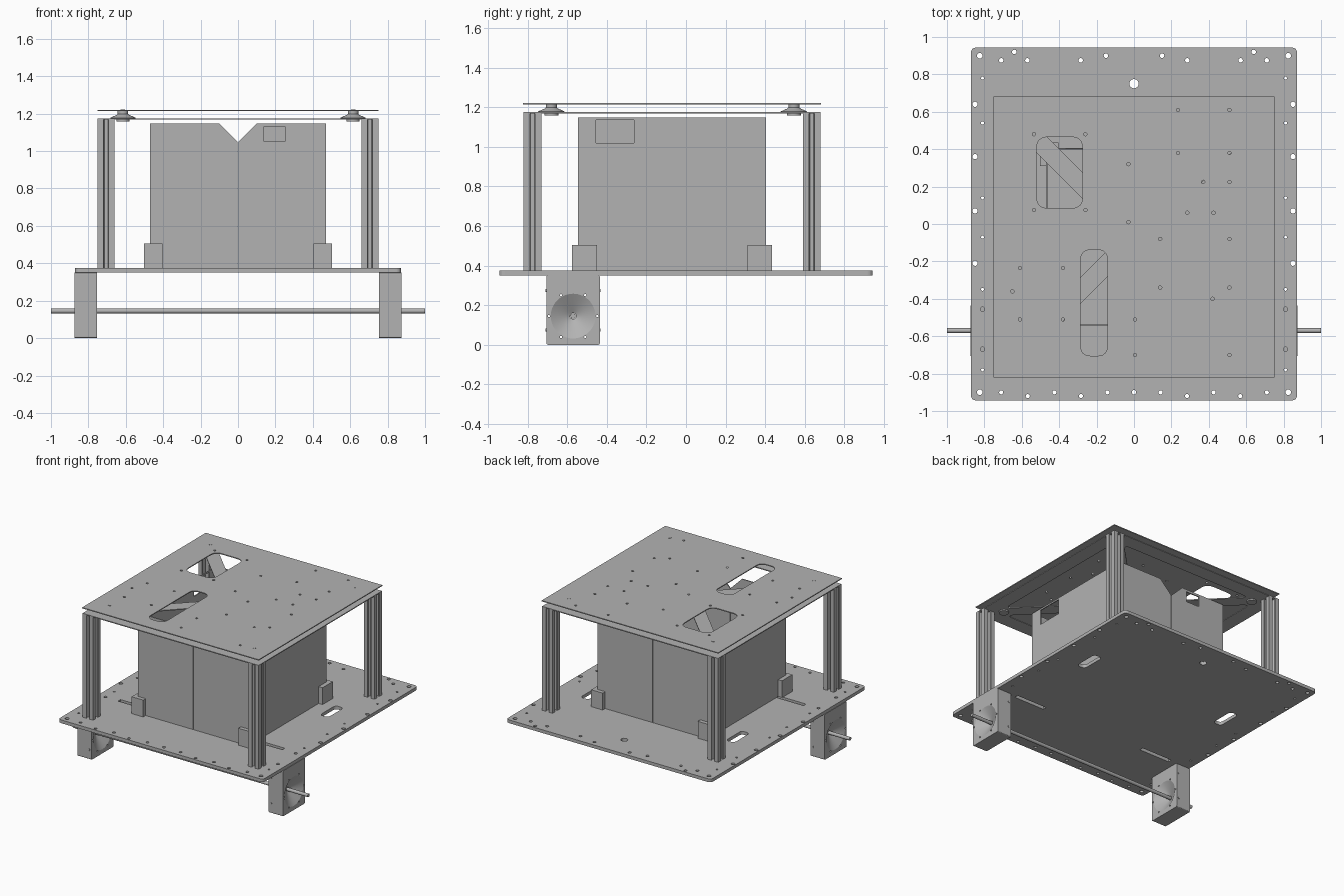
import bpy, bmesh, math
from mathutils import Matrix, Vector

old = bpy.data.objects.get("Cube")
if old:
    bpy.data.objects.remove(old, do_unlink=True)

GREY = (0.45, 0.45, 0.45, 1)
metal = bpy.data.materials.new("plain grey")
metal.diffuse_color = GREY
metal.use_nodes = True
metal.node_tree.nodes["Principled BSDF"].inputs["Base Color"].default_value = GREY

MID = -0.07                                   # y centre of the upper structure
UPRIGHT_X = Matrix.Rotation(math.pi / 2, 4, 'X')                 # sheet in XZ
UPRIGHT_Y = Matrix.Rotation(math.pi / 2, 4, 'Z') @ UPRIGHT_X     # sheet in YZ
HALF_TURN = Matrix.Translation((0, MID, 0)) @ Matrix.Rotation(math.pi, 4, 'Z') @ Matrix.Translation((0, -MID, 0))


def rounded(points, r, steps=6):
    """Polygon with its corners softened."""
    pts = [Vector(p) for p in points]
    out = []
    for i, p in enumerate(pts):
        a = p + (pts[i - 1] - p).normalized() * r
        b = p + (pts[(i + 1) % len(pts)] - p).normalized() * r
        for k in range(steps + 1):
            t = k / steps
            out.append(a * (1 - t) ** 2 + p * 2 * t * (1 - t) + b * t * t)
    return out


def rect(x0, x1, y0, y1, r=0):
    pts = [(x0, y0), (x1, y0), (x1, y1), (x0, y1)]
    return rounded(pts, r) if r else pts


def circle(x, y, r, n=16):
    return [(x + r * math.cos(math.tau * k / n), y + r * math.sin(math.tau * k / n)) for k in range(n)]


def finish(obj, smooth=False):
    obj.data.materials.clear()
    obj.data.materials.append(metal)
    bpy.ops.object.select_all(action='DESELECT')
    obj.select_set(True)
    bpy.context.view_layer.objects.active = obj
    if smooth:
        bpy.ops.object.shade_smooth_by_angle(angle=math.radians(35))


def sheet(name, outline, holes, lo, hi, matrix=Matrix()):
    """Extruded flat profile with holes, running from lo to hi along its normal."""
    curve = bpy.data.curves.new(name, 'CURVE')
    curve.dimensions = '2D'
    curve.fill_mode = 'BOTH'
    curve.extrude = (hi - lo) / 2
    for loop in [outline] + holes:
        s = curve.splines.new('POLY')
        s.points.add(len(loop) - 1)
        for point, p in zip(s.points, loop):
            point.co = (p[0], p[1], 0, 1)
        s.use_cyclic_u = True
    obj = bpy.data.objects.new(name, curve)
    bpy.context.collection.objects.link(obj)
    bpy.ops.object.select_all(action='DESELECT')
    obj.select_set(True)
    bpy.context.view_layer.objects.active = obj
    bpy.ops.object.convert(target='MESH')
    obj = bpy.context.view_layer.objects.active
    bm = bmesh.new()
    bm.from_mesh(obj.data)
    bmesh.ops.remove_doubles(bm, verts=bm.verts, dist=1e-5)
    bmesh.ops.transform(bm, matrix=matrix @ Matrix.Translation((0, 0, (lo + hi) / 2)), verts=bm.verts)
    bmesh.ops.recalc_face_normals(bm, faces=bm.faces)
    for f in bm.faces:
        f.smooth = False
    bm.to_mesh(obj.data)
    bm.free()
    finish(obj)
    return obj


def lathe(name, profile, matrix, n=32):
    """Surface turned around z from (radius, height) pairs."""
    bm = bmesh.new()
    rings = [[bm.verts.new((x, y, h)) for x, y in circle(0, 0, r, n)] for r, h in profile]
    for a, b in zip(rings, rings[1:]):
        for k in range(n):
            j = (k + 1) % n
            bm.faces.new((a[k], a[j], b[j], b[k]))
    for ring, closed in ((rings[0][::-1], profile[0][0] < 0.1), (rings[-1], profile[0][0] < 0.1)):
        if closed:
            bm.faces.new(ring)
    mesh = bpy.data.meshes.new(name)
    bm.to_mesh(mesh)
    bm.free()
    mesh.transform(matrix)
    obj = bpy.data.objects.new(name, mesh)
    bpy.context.collection.objects.link(obj)
    finish(obj, True)
    return obj


# Base plate with rim holes, cable slots and axle slots
holes = [circle(0, 0.75, 0.025), circle(0, -0.9, 0.012)]
for s in (-1, 1):
    for y in (0.64, 0.36, 0.07, -0.21):
        holes.append(circle(s * 0.85, y, 0.014))
    for y in (0.78, 0.54, 0.14, -0.07, -0.35, -0.78):
        holes.append(circle(s * 0.81, y, 0.008))
    for y in (0.9, -0.9):
        holes.append(circle(s * 0.825, y, 0.015))
    for y in (-0.455, -0.67):
        holes.append(circle(s * 0.81, y, 0.012))
    for x, y in ((0.15, 0.9), (0.285, 0.875), (0.57, 0.875), (0.64, 0.92), (0.71, 0.875)):
        holes.append(circle(s * x, y, 0.012))
    for k in range(1, 6):
        holes.append(circle(s * 0.142 * k, -0.92 if k % 2 == 0 else -0.9, 0.011))
    x = s * 0.62
    holes.append(rect(x - 0.035, x + 0.035, 0.16, 0.35, 0.03))
    x = s * 0.57
    holes.append(rect(x - 0.13, x + 0.13, -0.46, -0.43))
sheet("base_plate", rect(-0.872, 0.872, -0.943, 0.943, 0.03), holes, 0.35, 0.375)

# Slotted corner posts
quarter = [(.018, .01), (.036, .026), (.036, .013), (.045, .013), (.045, .045),
           (.013, .045), (.013, .036), (.026, .036), (.01, .018)]
section = []
for turn in range(4):
    section += quarter
    quarter = [(-y, x) for x, y in quarter]
for x in (-0.705, 0.705):
    for y in (-0.775, 0.635):
        sheet("corner_post", section, [circle(0, 0, 0.008, 12)], 0.375, 1.168, Matrix.Translation((x, y, 0)))

# Cross-braced frame on the posts: four triangular openings
cutouts = []
for turn in range(4):
    rot = Matrix.Rotation(turn * math.pi / 2, 2)
    tri = rounded([(0, 0.07), (0.57, 0.64), (-0.57, 0.64)], 0.06)
    cutouts.append([rot @ p + Vector((0, MID)) for p in tri])
sheet("braced_frame", rect(-0.75, 0.75, -0.82, 0.68), cutouts, 1.168, 1.175)

# Top plate with two windows and screw holes
screws = [(.235, .61), (.51, .61), (.235, .38), (.51, .38), (.37, .225), (.51, .225), (.285, .06),
          (.425, .06), (.14, -.08), (.51, -.08), (.14, -.34), (.51, -.34), (.42, -.4), (.51, -.7),
          (.005, -.7), (.005, -.51), (-.38, -.51), (-.61, -.51), (-.38, -.235), (-.61, -.235),
          (-.65, -.36), (-.03, .32), (-.03, .01), (-.26, .48), (-.535, .48), (-.535, .075), (-.26, .075)]
windows = [rect(-0.52, -0.275, 0.085, 0.465, 0.06), rect(-0.285, -0.142, -0.705, -0.138, 0.055)]
sheet("top_plate", rect(-0.752, 0.752, -0.822, 0.682),
      windows + [circle(x, y, 0.009, 12) for x, y in screws], 1.213, 1.22)

# Vibration dampers between frame and top plate
damper = [(.035, 1.158), (.035, 1.168), (.067, 1.168), (.067, 1.178), (.05, 1.186),
          (.035, 1.192), (.028, 1.198), (.028, 1.213), (.012, 1.213), (.012, 1.222)]
for x in (-0.615, 0.615):
    for y in (-0.68, 0.545):
        lathe("damper", damper, Matrix.Translation((x, y, 0)))

# Two folded half shells forming the open-topped enclosure
LOW, HIGH, WALL = 0.375, 1.147, 0.008
end = [(0.002, LOW), (0.47, LOW), (0.47, HIGH), (0.1, HIGH), (0.002, 1.05)]
for side, turn in (("left", Matrix()), ("right", HALF_TURN)):
    sheet(side + "_shell_front", end, [rect(0.14, 0.25, 1.05, 1.13)],
          0.545 - WALL, 0.545, turn @ UPRIGHT_X)
    sheet(side + "_shell_back", end, [], -0.405, -0.405 + WALL, turn @ UPRIGHT_X)
    sheet(side + "_shell_side", rect(-0.545, 0.405, LOW, HIGH),
          [rect(-0.455, -0.262, 1.02, 1.135)], 0.47 - WALL, 0.47, turn @ UPRIGHT_Y)

# Angle brackets hugging the enclosure corners
for sx in (-1, 1):
    for sy in (-1, 1):
        angle = [(0.47, 0.475), (0.47, 0.38), (0.503, 0.38), (0.503, 0.505), (0.405, 0.505), (0.405, 0.475)]
        sheet("corner_bracket", [(sx * x, sy * y + MID) for x, y in angle], [], LOW, 0.505)

# Axle and its two bearing blocks with dished faces
AXLE_Y, AXLE_Z = -0.57, 0.145
along_x = Matrix.Rotation(math.pi / 2, 4, 'Y')
lathe("axle", [(.013, -1), (.013, 1)], Matrix.Translation((0, AXLE_Y, AXLE_Z)) @ along_x)
bolts = [circle(AXLE_Y + 0.122 * math.cos(k * math.pi / 3), AXLE_Z + 0.122 * math.sin(k * math.pi / 3), 0.006, 10)
         for k in range(6)]
for s in (-1, 1):
    x = s * 0.815
    sheet("bearing_block", rect(-0.705, -0.435, 0, 0.35, 0.01),
          [circle(AXLE_Y, AXLE_Z, 0.113, 48)] + bolts, x - 0.06, x + 0.06, UPRIGHT_Y)
    lathe("bearing_dish", [(.113, .06), (.015, .006), (.015, -.006), (.113, -.06)],
          Matrix.Translation((x, AXLE_Y, AXLE_Z)) @ along_x, 48)
    for z in (0.075, 0.275):
        for y in (-0.706, -0.434):
            lathe("block_screw", [(.008, -.003), (.008, .003)],
                  Matrix.Translation((s * 0.775, y, z)) @ UPRIGHT_X, 12)
